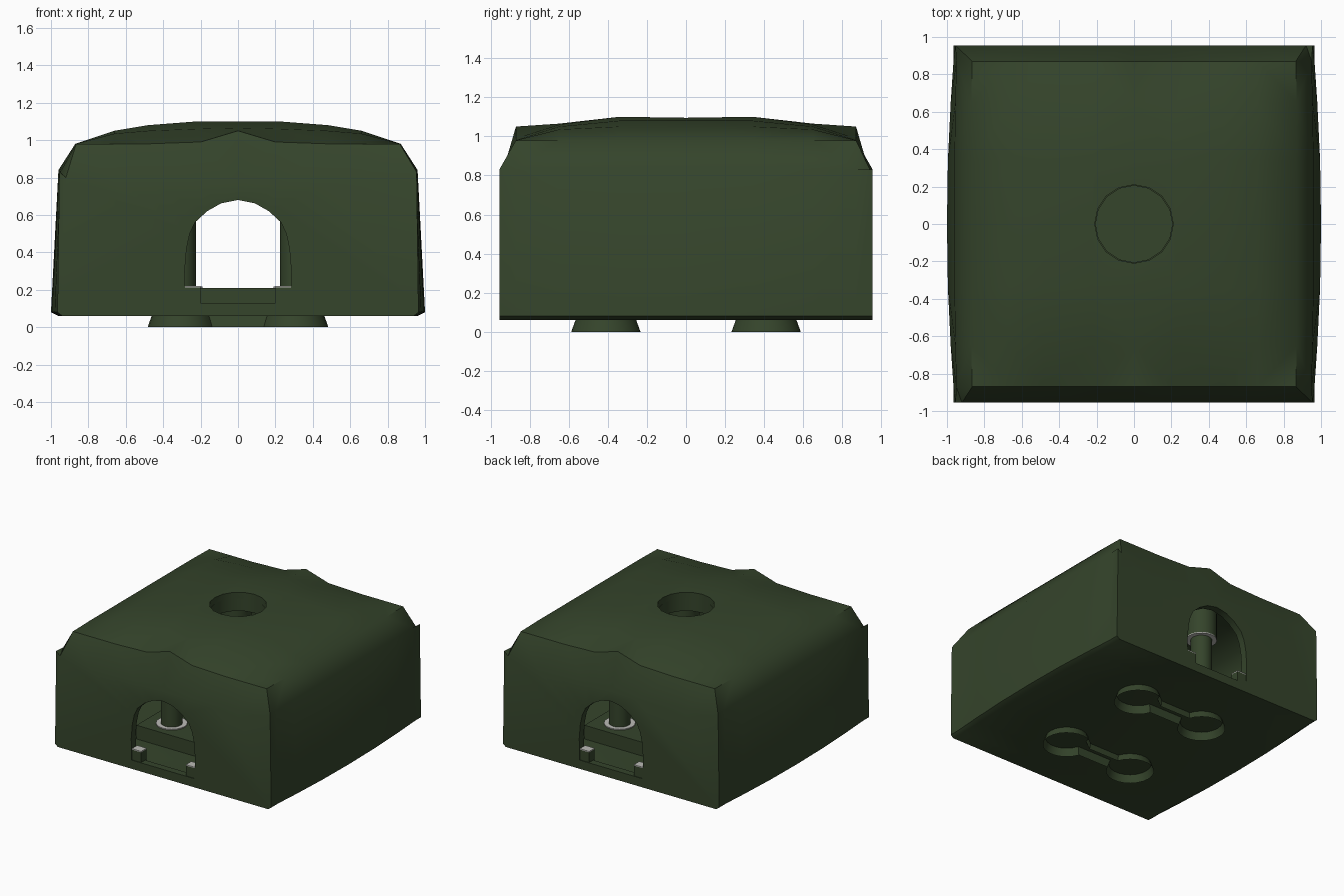
import bpy, bmesh, math
from mathutils import Matrix

if "Cube" in bpy.data.objects:
    bpy.data.objects.remove(bpy.data.objects["Cube"])


def material(name, rgb):
    m = bpy.data.materials.new(name)
    m.diffuse_color = (*rgb, 1)
    m.use_nodes = True
    m.node_tree.nodes["Principled BSDF"].inputs["Base Color"].default_value = m.diffuse_color
    return m


GREEN = material("dark green", (0.035, 0.058, 0.024))
GREY = material("light grey", (0.5, 0.5, 0.47))


def make(name, bm, mat, angle=50):
    bmesh.ops.recalc_face_normals(bm, faces=bm.faces)
    me = bpy.data.meshes.new(name)
    bm.to_mesh(me)
    bm.free()
    me.materials.append(mat)
    me.shade_smooth()
    me.set_sharp_from_angle(angle=math.radians(angle))
    ob = bpy.data.objects.new(name, me)
    bpy.context.collection.objects.link(ob)
    return ob


def loft(rings, caps=True):
    bm = bmesh.new()
    vs = [[bm.verts.new(p) for p in r] for r in rings]
    n = len(vs[0])
    for a, b in zip(vs, vs[1:]):
        for i in range(n):
            j = (i + 1) % n
            bm.faces.new((a[i], a[j], b[j], b[i]))
    if caps:
        bm.faces.new(vs[0])
        bm.faces.new(vs[-1])
    return bm


def cylinder(name, x, y, z0, z1, r, mat, seg=20, r2=None):
    bm = bmesh.new()
    bmesh.ops.create_cone(bm, cap_ends=True, segments=seg, radius1=r, radius2=r2 or r, depth=z1 - z0,
                          matrix=Matrix.Translation((x, y, (z0 + z1) / 2)))
    return make(name, bm, mat)


def box(name, x, y, z, mat):
    return make(name, loft([[(x[0], y[0], h), (x[1], y[0], h), (x[1], y[1], h), (x[0], y[1], h)]
                            for h in z]), mat)


# body cross-sections (half outlines, x and z) from the end wall to the middle
end = [(.94, .06), (.965, .08), (.955, .83), (.92, .80), (.66, .775), (.48, .765), (.22, .76), (0, .76)]
rim = [(.94, .06), (.965, .08), (.95, .83), (.865, .98), (.66, .98), (.48, .98), (.2, .99), (0, 1.05)]
slope = [(.945, .06), (.98, .08), (.955, .835), (.87, .98), (.66, 1.035), (.48, 1.05), (.22, 1.06), (0, 1.065)]
crown = [(.955, .06), (.995, .08), (.96, .84), (.87, .98), (.66, 1.05), (.48, 1.08), (.22, 1.10), (0, 1.10)]
centre = [(.96, .06), (1, .08), (.96, .84), (.87, .98), (.66, 1.05), (.48, 1.08), (.22, 1.095), (0, 1.095)]
half = [(.955, end), (.87, rim), (.65, slope), (.34, crown)]
stations = [(-y, p) for y, p in half] + [(0, centre)] + [(y, p) for y, p in reversed(half)]


def body_mesh(sx=1, sy=1, sz=1, lift=0):
    rings = []
    for y, p in stations:
        pts = p + [(-x, z) for x, z in reversed(p[:-1])]
        rings.append([(x * sx, y * sy, z * sz + lift) for x, z in pts])
    bm = loft(rings)
    bmesh.ops.triangulate(bm, faces=[f for f in bm.faces if len(f.verts) == 4])
    return bm


body = make("body_shell", body_mesh(), GREEN)

# cutters: inner room, arched tunnel, round top opening
room = make("room_cutter", body_mesh(.94, .94, .9, .045), GREEN)
arch = [(.28, .13), (.285, .3), (.275, .42), (.258, .5), (.23, .56), (.165, .62), (.09, .662), (0, .68)]
outline = arch + [(-x, z) for x, z in reversed(arch[:-1])]
tunnel = make("tunnel_cutter", loft([[(x, y, z) for x, z in outline] for y in (-1.2, 1.2)]), GREEN)
hole = cylinder("hole_cutter", 0, 0, .8, 1.3, .21, GREEN, 16)
cutters = [room, tunnel, hole]
for c in cutters:
    c.hide_render = True
    m = body.modifiers.new(c.name, 'BOOLEAN')
    m.operation, m.solver, m.object = 'DIFFERENCE', 'EXACT', c
bpy.context.view_layer.update()
cut = bpy.data.meshes.new_from_object(body.evaluated_get(bpy.context.evaluated_depsgraph_get()))
body.modifiers.clear()
body.data = cut
cut.shade_smooth()
cut.set_sharp_from_angle(angle=math.radians(50))
for c in cutters:
    bpy.data.objects.remove(c)

# collar hanging below the top opening
circle = [(math.cos(math.tau * i / 16), math.sin(math.tau * i / 16)) for i in range(16)]
make("top_collar", loft([[(c * r, s * r, z) for c, s in circle]
                         for r, z in ((.235, 1.05), (.235, .95), (.205, .95), (.205, 1.05))], False), GREEN)

# raised inner floor
box("inner_floor", (-.5, .5), (-.58, .58), (.08, .21), GREEN)

# posts with grey collars
for sx in (-1, 1):
    for sy in (-1, 1):
        x, y = sx * .305, sy * .41
        cylinder("post", x, y, .2, .8, .08, GREEN)
        cylinder("post_socket", x, y, .76, 1.0, .115, GREEN)
        cylinder("socket_ring", x, y, .752, .76, .115, GREY)
        cylinder("post_ring", x, y, .21, .218, .115, GREY)
        # stop blocks at the tunnel mouths
        xs = sorted((sx * .2, sx * .283))
        ys = sorted((sy * .95, sy * .88))
        box("mouth_block", xs, ys, (.1, .212), GREEN)
        box("mouth_block_top", xs, ys, (.212, .22), GREY)


# flared open feet, each a dumbbell outline
def dumbbell(r, w, y, z):
    a = math.asin(w / r)
    arc = [-math.pi + a + (math.tau - 2 * a) * i / 20 for i in range(21)]
    right = [(.305 + r * math.cos(t), r * math.sin(t)) for t in arc]
    return [(px, y + py, z) for px, py in right + [(-px, -py) for px, py in right]]


for y in (-.41, .41):
    make("foot", loft([dumbbell(.155, .045, y, .065), dumbbell(.178, .06, y, 0)], False), GREEN)
